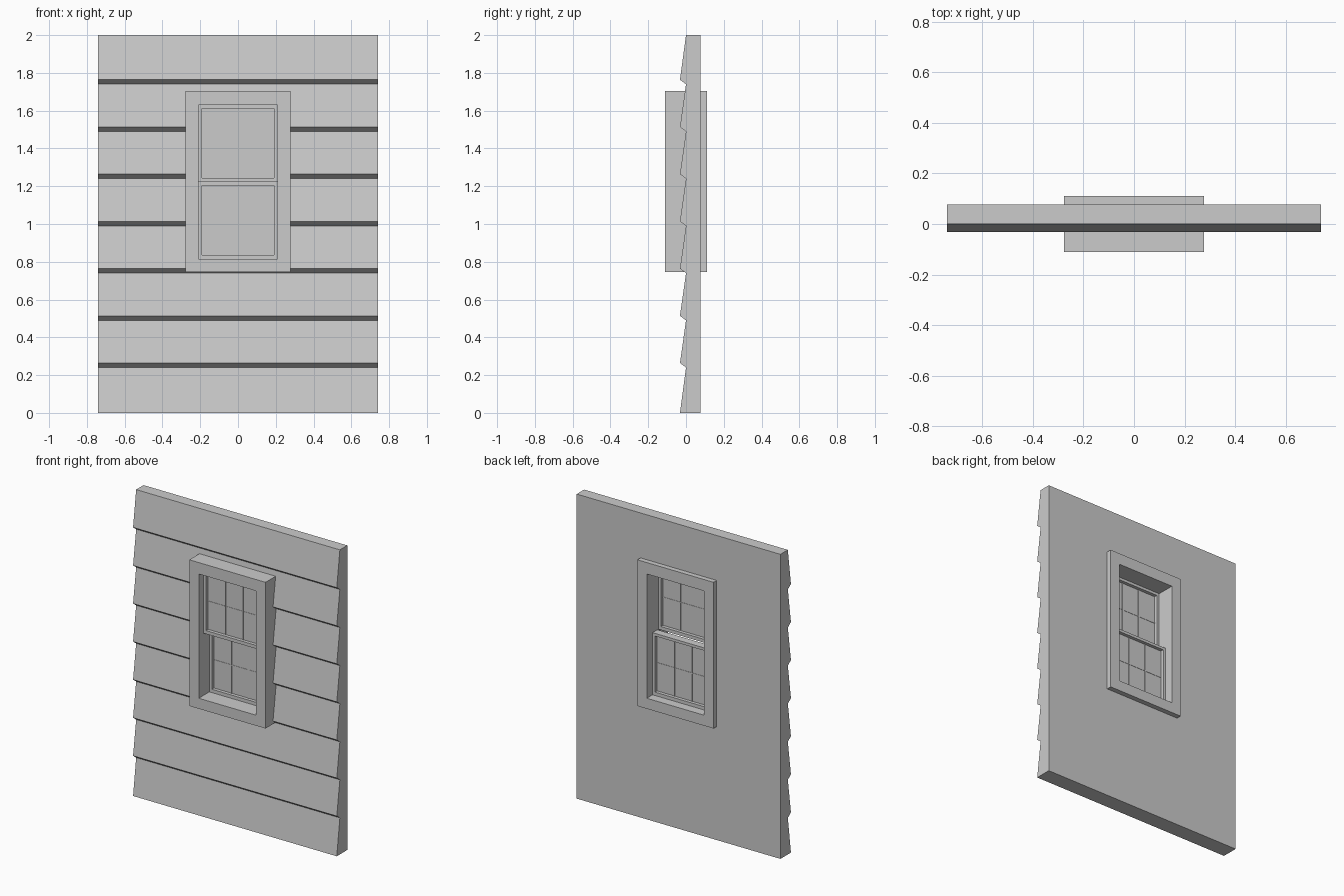
import bpy, bmesh

if "Cube" in bpy.data.objects:
    bpy.data.objects.remove(bpy.data.objects["Cube"])


def make_object(name, bm):
    bmesh.ops.recalc_face_normals(bm, faces=bm.faces)
    mesh = bpy.data.meshes.new(name)
    bm.to_mesh(mesh)
    bm.free()
    obj = bpy.data.objects.new(name, mesh)
    bpy.context.collection.objects.link(obj)
    return obj


def add_box(bm, x0, x1, y0, y1, z0, z1):
    verts = bmesh.ops.create_cube(bm, size=1)["verts"]
    for v in verts:
        v.co = ((x0 + x1) / 2 + v.co.x * (x1 - x0),
                (y0 + y1) / 2 + v.co.y * (y1 - y0),
                (z0 + z1) / 2 + v.co.z * (z1 - z0))


def box(name, *bounds):
    bm = bmesh.new()
    add_box(bm, *bounds)
    return make_object(name, bm)


def rect(bm, hw, y, z0, z1):
    return [bm.verts.new(p) for p in ((-hw, y, z0), (hw, y, z0), (hw, y, z1), (-hw, y, z1))]


def frame(name, hw, z0, z1, y0, y1, hole_hw, hole_z0, hole_z1):
    """Rectangular ring with a rectangular opening along y."""
    bm = bmesh.new()
    loops = [rect(bm, hw, y0, z0, z1), rect(bm, hole_hw, y0, hole_z0, hole_z1),
             rect(bm, hole_hw, y1, hole_z0, hole_z1), rect(bm, hw, y1, z0, z1)]
    for k in range(4):
        a, b = loops[k], loops[(k + 1) % 4]
        for i in range(4):
            j = (i + 1) % 4
            bm.faces.new((a[i], a[j], b[j], b[i]))
    return make_object(name, bm)


# Clapboard wall: sawtooth side profile extruded along x
HALF, BACK, LIP, ROWS, PITCH = 0.74, 0.077, -0.032, 8, 0.25
profile = [(BACK, 0)]
for r in range(ROWS):
    profile.append((LIP, r * PITCH + (0.014 if r else 0)))
    profile.append((0, (r + 1) * PITCH - (0.01 if r < ROWS - 1 else 0)))
profile.append((BACK, ROWS * PITCH))
bm = bmesh.new()
face = bm.faces.new([bm.verts.new((-HALF, y, z)) for y, z in profile])
ext = bmesh.ops.extrude_face_region(bm, geom=[face])["geom"]
bmesh.ops.translate(bm, vec=(2 * HALF, 0, 0),
                    verts=[g for g in ext if isinstance(g, bmesh.types.BMVert)])
wall = make_object("siding_wall", bm)

# Window opening cut through the wall
cutter = box("opening_cutter", -0.25, 0.25, -0.3, 0.3, 0.78, 1.67)
cutter.hide_render = True
mod = wall.modifiers.new("opening", "BOOLEAN")
mod.operation, mod.solver, mod.object = "DIFFERENCE", "EXACT", cutter
bpy.context.view_layer.objects.active = wall
bpy.ops.object.modifier_apply(modifier=mod.name)
bpy.data.objects.remove(cutter)

# Deep window casing
frame("window_casing", 0.277, 0.745, 1.705, -0.11, 0.11, 0.208, 0.814, 1.63)

# Two staggered sashes: upper one outside, lower one inside
for name, z0, z1, y0, y1 in (("upper", 1.222, 1.63, -0.06, -0.01),
                             ("lower", 0.814, 1.222, 0.0, 0.05)):
    hw, low, high = 0.19, z0 + 0.022, z1 - 0.018
    mid = (y0 + y1) / 2
    frame(name + "_sash", 0.208, z0, z1, y0, y1, hw, low, high)
    box(name + "_glass", -hw, hw, mid - 0.003, mid + 0.003, low, high)
    # Thin glazing bars: three columns, two rows
    bm = bmesh.new()
    for x in (-hw / 3, hw / 3):
        add_box(bm, x - 0.003, x + 0.003, mid - 0.006, mid + 0.006, low, high)
    zc = (low + high) / 2
    add_box(bm, -hw, hw, mid - 0.005, mid + 0.005, zc - 0.003, zc + 0.003)
    make_object(name + "_glazing_bars", bm)
